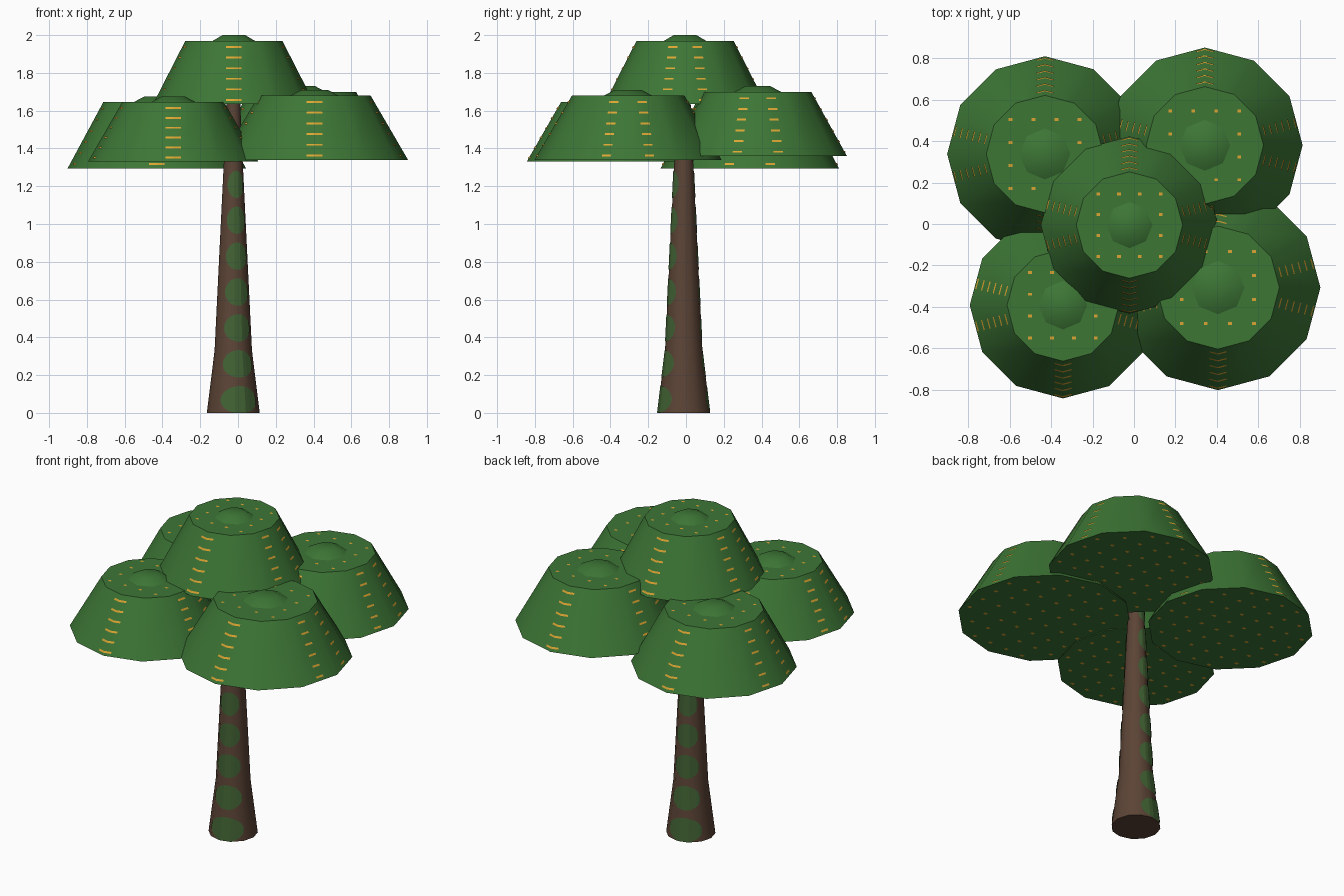
import bpy, bmesh
from math import radians, cos, sin, pi, sqrt

if "Cube" in bpy.data.objects:
    bpy.data.objects.remove(bpy.data.objects["Cube"])


def material(name, rgb):
    m = bpy.data.materials.new(name)
    m.diffuse_color = (*rgb, 1)
    m.use_nodes = True
    m.node_tree.nodes["Principled BSDF"].inputs["Base Color"].default_value = m.diffuse_color
    return m


LEAF = material("leaf green", (0.046, 0.180, 0.036))
BARK = material("bark brown", (0.105, 0.057, 0.036))
MOSS = material("moss green", (0.053, 0.122, 0.034))
BLOSSOM = material("blossom yellow", (0.72, 0.38, 0.032))


def finish(bm, name, mat, smooth=True):
    me = bpy.data.meshes.new(name)
    bm.to_mesh(me)
    bm.free()
    me.materials.append(mat)
    ob = bpy.data.objects.new(name, me)
    bpy.context.collection.objects.link(ob)
    if smooth:
        bpy.ops.object.select_all(action='DESELECT')
        bpy.context.view_layer.objects.active = ob
        ob.select_set(True)
        bpy.ops.object.shade_smooth_by_angle(angle=radians(35))
    return ob


def lathe(bm, cx, cy, profile, n):
    """Closed turned solid with n sides from (radius, z) pairs, bottom to top."""
    rings = [[bm.verts.new((cx + r * cos(2 * pi * i / n), cy + r * sin(2 * pi * i / n), z))
              for i in range(n)] for r, z in profile]
    for a, b in zip(rings, rings[1:]):
        for i in range(n):
            j = (i + 1) % n
            bm.faces.new((a[i], a[j], b[j], b[i]))
    bm.faces.new(rings[0][::-1])
    bm.faces.new(rings[-1])


def on_side(cx, cy, profile, ang, z, lift):
    """Point on the wall of a 12-sided turned solid, lifted outwards."""
    for (r0, z0), (r1, z1) in zip(profile, profile[1:]):
        if z <= z1:
            break
    r = r0 + (r1 - r0) * (z - z0) / (z1 - z0)
    half = pi / 12
    r = r * cos(half) / cos(ang % (2 * half) - half) + lift
    return (cx + r * cos(ang), cy + r * sin(ang), z)


def quad(bm, pts):
    bm.faces.new([bm.verts.new(p) for p in pts])


# Trunk with flared foot
TX, TY = -0.025, -0.012
trunk = [(0.14, 0), (0.099, 0.33), (0.05, 1.33), (0.035, 1.68)]
bm = bmesh.new()
lathe(bm, TX, TY, trunk, 12)
finish(bm, "trunk", BARK)

# Oval moss patches in two columns, front and back
bm = bmesh.new()
for az in (radians(-74), radians(108)):
    for k in range(8):
        zc, hh, wa, n = 0.07 + 0.19 * k, 0.072, radians(46), 12
        cols = []
        for i in range(n + 1):
            u = -cos(pi * i / n)
            h = hh * sqrt(max(0, 1 - u * u)) + 0.0005
            cols.append([on_side(TX, TY, trunk, az + u * wa, max(0.001, zc + s * h), 0.004)
                         for s in (-1, 1)])
        for (a0, a1), (b0, b1) in zip(cols, cols[1:]):
            quad(bm, (a0, b0, b1, a1))
finish(bm, "trunk_moss", MOSS, False)


def blossoms(name, cx, cy, r, z0, z1):
    bm = bmesh.new()
    # grids on the flat top and on the underside
    step = 0.235 * r
    for i in range(-5, 5):
        for j in range(-5, 5):
            x, y = (i + 0.5) * step, (j + 0.5) * step
            d = sqrt(x * x + y * y)
            for z, lo, hi, s in ((z1 + 0.003, 0.29, 0.55, 0.009), (z0 - 0.003, 0, 0.9, 0.011)):
                if lo * r < d < hi * r:
                    p = [(cx + x + a * s, cy + y + b * s * 0.8, z)
                         for a, b in ((-1, -1), (1, -1), (1, 1), (-1, 1))]
                    quad(bm, p if z > z1 else p[::-1])
    # columns of thin dashes down the sloping sides
    wall = [(r, z0), (0.6 * r, z1)]
    for deg, w in ((-90, 0.042), (90, 0.042), (-14, 0.026), (14, 0.026), (166, 0.026), (194, 0.026)):
        for k in range(6):
            z = z0 + (z1 - z0) * (k + 0.4) / 6
            rr = r * (1 - 0.4 * (k + 0.4) / 6)
            az, wa = radians(deg), w / rr
            for u0, u1 in ((-1, 0), (0, 1)):
                quad(bm, [on_side(cx, cy, wall, az + u * wa, z + dz, 0.004)
                          for u, dz in ((u0, -.005), (u1, -.005), (u1, .005), (u0, .005))])
    finish(bm, name, BLOSSOM, False)


# Leaf clumps: name, centre, radius, bottom and shoulder heights
clumps = [
    ("crown", -0.022, -0.005, 0.428, 1.635, 1.97),
    ("back_right_clump", 0.342, 0.38, 0.472, 1.36, 1.70),
    ("back_left_clump", -0.43, 0.338, 0.472, 1.295, 1.645),
    ("front_left_clump", -0.343, -0.392, 0.45, 1.332, 1.645),
    ("front_right_clump", 0.405, -0.307, 0.495, 1.34, 1.68),
]
for name, cx, cy, r, z0, z1 in clumps:
    bm = bmesh.new()
    lathe(bm, cx, cy, [(r, z0), (0.6 * r, z1)], 12)
    finish(bm, name, LEAF)
    # small knob on top
    bm = bmesh.new()
    lathe(bm, cx, cy, [(0.26 * r, z1 - 0.005), (0.26 * r, z1), (0.14 * r, z1 + 0.03)], 8)
    finish(bm, name + "_knob", LEAF)
    blossoms(name + "_blossoms", cx, cy, r, z0, z1)
